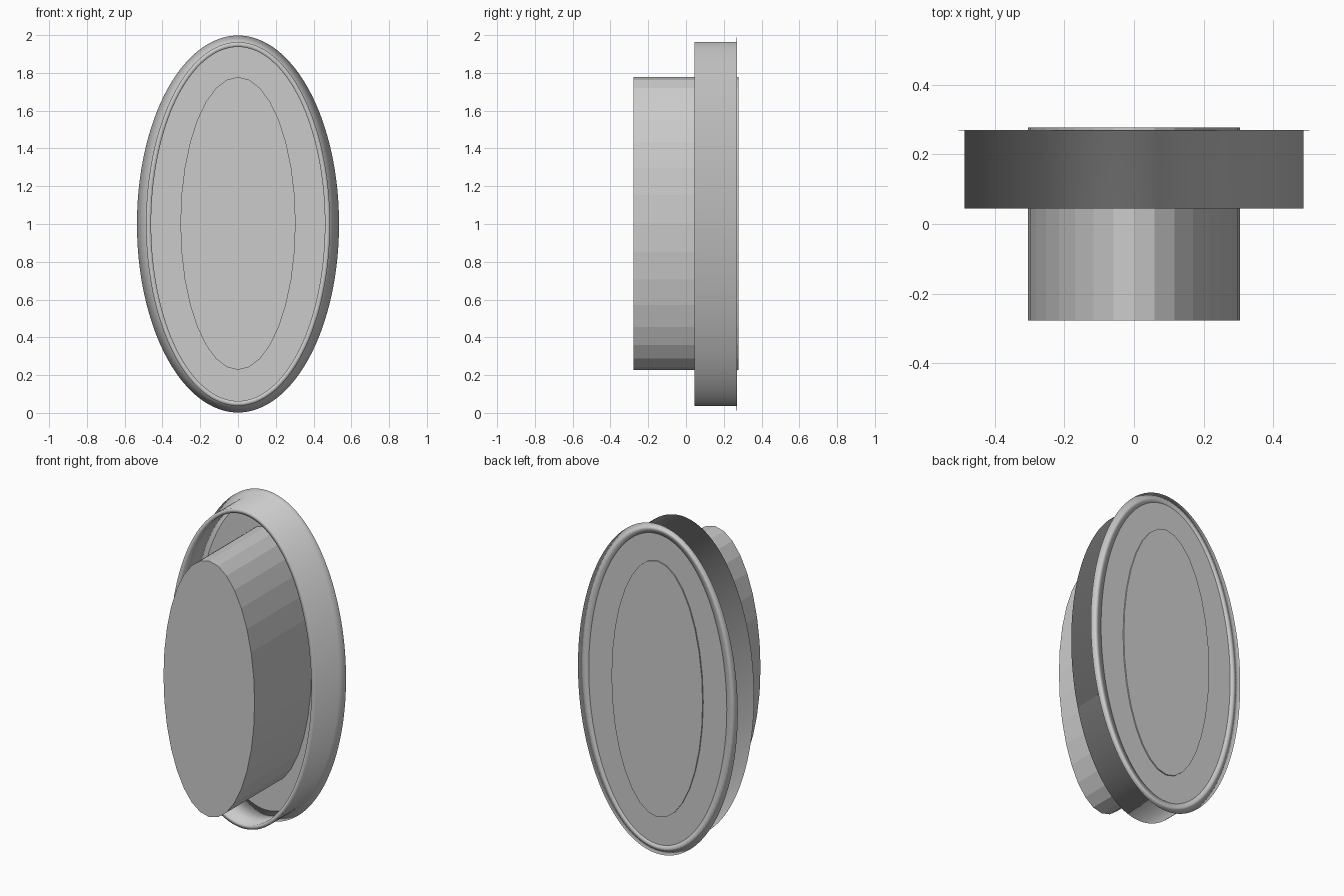
import bpy, bmesh, math

if "Cube" in bpy.data.objects:
    bpy.data.objects.remove(bpy.data.objects["Cube"])

CZ = 1.0  # height of the common axis


def ellipse_ring(bm, a, b, y, n, cz=CZ):
    return [bm.verts.new((a * math.sin(2 * math.pi * i / n), y,
                          cz + b * math.cos(2 * math.pi * i / n))) for i in range(n)]


def oval_part(name, profile, n, smooth, caps=False, closed=False, cz=CZ):
    """Loft elliptical sections (half width, half height, y) into one object."""
    bm = bmesh.new()
    rings = [ellipse_ring(bm, a, b, y, n, cz) for a, b, y in profile]
    pairs = list(zip(rings, rings[1:]))
    if closed:
        pairs.append((rings[-1], rings[0]))
    for r, s in pairs:
        for i in range(n):
            j = (i + 1) % n
            bm.faces.new((r[i], r[j], s[j], s[i]))
    if caps:
        bm.faces.new(rings[0])
        bm.faces.new(rings[-1])
    bmesh.ops.recalc_face_normals(bm, faces=bm.faces[:])
    for f in bm.faces:
        f.smooth = smooth
    me = bpy.data.meshes.new(name)
    bm.to_mesh(me)
    bm.free()
    ob = bpy.data.objects.new(name, me)
    bpy.context.collection.objects.link(ob)
    return ob


# Oval rim: thin wall open to the front, with a thin flange at the back edge
oval_part("oval_rim", [
    (0.460, 0.937, 0.045),
    (0.487, 0.963, 0.045),
    (0.487, 0.963, 0.268),
    (0.535, 0.998, 0.269),
    (0.460, 0.937, 0.270),
], 128, True, closed=True)

# Floor closing the back of the rim
oval_part("back_panel", [(0.462, 0.939, 0.268), (0.462, 0.939, 0.270)],
          128, False, caps=True)

# Faceted oval plug through the middle
oval_part("oval_plug", [(0.305, 0.775, -0.277), (0.305, 0.775, 0.277)],
          32, False, caps=True, cz=1.003)
